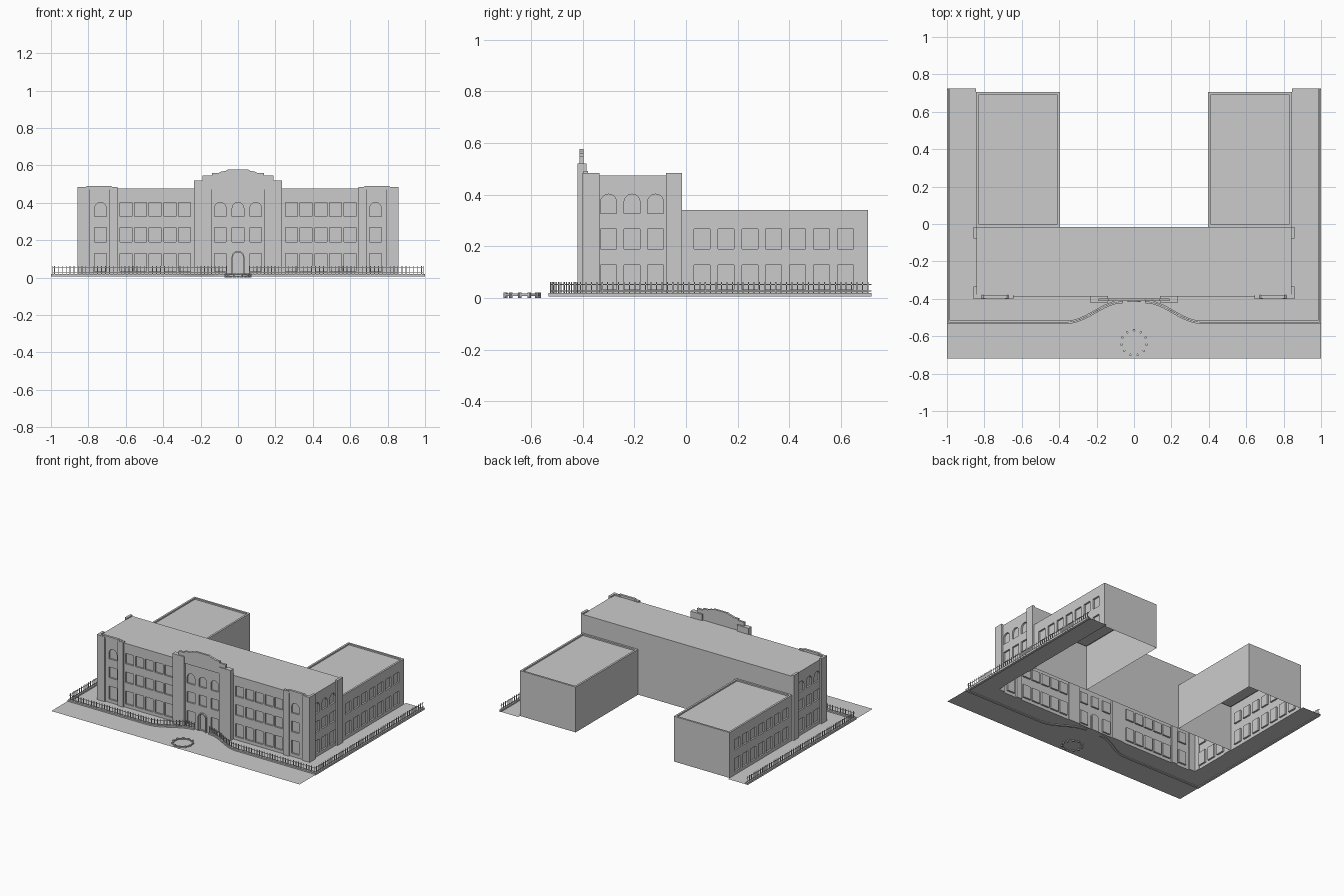
import bpy, bmesh, math
from mathutils import Vector
from mathutils.geometry import tessellate_polygon

if "Cube" in bpy.data.objects:
    bpy.data.objects.remove(bpy.data.objects["Cube"])

G = 0.01       # ground level
ROOF = 0.475   # main roof
WING = 0.34    # wing parapet top
ROWS = [(0.033, 0.128), (0.19, 0.267), (0.327, 0.402)]


def finish(name, bm, mirror=True):
    me = bpy.data.meshes.new(name)
    bm.to_mesh(me)
    bm.free()
    ob = bpy.data.objects.new(name, me)
    bpy.context.collection.objects.link(ob)
    if mirror:
        ob.modifiers.new("Mirror", 'MIRROR').use_mirror_merge = False
    return ob


def face(bm, pts):
    return bm.faces.new([bm.verts.new(p) for p in pts])


def prism(bm, loop, axis, a, b):
    """Extrude a closed 2D loop from a to b along y or z."""
    def put(p, d):
        return (p[0], d, p[1]) if axis == 'y' else (p[0], p[1], d)
    lo = [bm.verts.new(put(p, a)) for p in loop]
    hi = [bm.verts.new(put(p, b)) for p in loop]
    n = len(loop)
    fs = [bm.faces.new(lo), bm.faces.new(hi)]
    fs += [bm.faces.new((lo[i], lo[(i + 1) % n], hi[(i + 1) % n], hi[i])) for i in range(n)]
    bmesh.ops.recalc_face_normals(bm, faces=fs)


def box(bm, x0, x1, y0, y1, z0, z1):
    prism(bm, [(x0, y0), (x1, y0), (x1, y1), (x0, y1)], 'z', z0, z1)


def opening(c, w, z0, z1, arch=False):
    h = w / 2
    pts = [(c - h, z0), (c + h, z0)]
    if not arch:
        return pts + [(c + h, z1), (c - h, z1)]
    return pts + [(c + h * math.cos(math.pi * i / 10), z1 - h + h * math.sin(math.pi * i / 10))
                  for i in range(11)]


def panel(name, origin, u, width, top, holes, depth=0.012, mirror=True):
    """Wall sheet with recessed openings; faces along u x z."""
    bm = bmesh.new()
    o, u = Vector(origin), Vector(u)
    inward = -u.cross(Vector((0, 0, 1)))

    def put(p, d=0):
        return o + u * p[0] + Vector((0, 0, p[1])) + inward * d
    loops = [[(0, G), (width, G), (width, top), (0, top)]] + holes
    flat = [p for l in loops for p in l]
    verts = [bm.verts.new(put(p)) for p in flat]
    for t in tessellate_polygon([[Vector((p[0], p[1], 0)) for p in l] for l in loops]):
        a, b, c = (flat[i] for i in t)
        area = (b[0] - a[0]) * (c[1] - a[1]) - (b[1] - a[1]) * (c[0] - a[0])
        if abs(area) > 1e-10:
            bm.faces.new([verts[i] for i in (t if area > 0 else t[::-1])])
    for h in holes:
        n = len(h)
        for i in range(n):
            p, q = h[i], h[(i + 1) % n]
            face(bm, [put(p), put(q), put(q, depth), put(p, depth)])
        face(bm, [put(p, depth) for p in h])
    finish(name, bm, mirror)


def sweep(name, path, w, z0, z1):
    """Rectangular strip along a plan path with mitred corners."""
    left, right = [], []
    for i, p in enumerate(path):
        a = (p - path[max(i - 1, 0)]).normalized()
        b = (path[min(i + 1, len(path) - 1)] - p).normalized()
        t = (a + b).normalized()
        n = Vector((-t.y, t.x))
        k = w / 2 / max(0.3, n.dot(Vector((-b.y, b.x))) if b.length else 1)
        left.append(p + n * k)
        right.append(p - n * k)
    bm = bmesh.new()
    prism(bm, left + right[::-1], 'z', z0, z1)
    bmesh.ops.triangulate(bm, faces=[f for f in bm.faces if len(f.verts) > 4])
    finish(name, bm)


# ground strips around the front and sides
bm = bmesh.new()
face(bm, [(0, -0.72, G), (1, -0.72, G), (1, -0.39, G), (0, -0.39, G)])
face(bm, [(0.845, -0.39, G), (1, -0.39, G), (1, 0.725, G), (0.845, 0.725, G)])
finish("ground", bm)

# front walls with window rows, arched at the end bays
holes = [opening(c - 0.235, 0.064, *r) for c in (0.286, 0.364, 0.443, 0.522, 0.6) for r in ROWS]
holes += [opening(0.735 - 0.235, 0.062, *r, arch=(r is ROWS[2])) for r in ROWS]
panel("front_wall", (0.235, -0.39, 0), (1, 0, 0), 0.61, ROOF, holes)

# centre wall with arched windows and doorway
holes = [opening(c + 0.14, 0.062, *r, arch=(r is ROWS[2]))
         for c in (-0.095, 0, 0.095) for r in ROWS if c or r is not ROWS[0]]
holes.append(opening(0.14, 0.055, 0.014, 0.135, True))
panel("centre_wall", (-0.14, -0.405, 0), (1, 0, 0), 0.28, ROOF, holes, mirror=False)

# side walls of main block and wings
holes = [opening(c + 0.39, 0.062, *r, arch=(r is ROWS[2])) for c in (-0.3, -0.209, -0.118) for r in ROWS]
panel("side_wall", (0.845, -0.39, 0), (0, 1, 0), 0.375, ROOF, holes)
holes = [opening(0.077 + 0.0925 * i, 0.062, *r) for i in range(7) for r in ROWS[:2]]
panel("wing_side_wall", (0.845, -0.015, 0), (0, 1, 0), 0.72, WING, holes)

# main roof and back wall
bm = bmesh.new()
face(bm, [(0, -0.402, ROOF), (0.235, -0.402, ROOF), (0.235, -0.015, ROOF), (0, -0.015, ROOF)])
face(bm, [(0.235, -0.39, ROOF), (0.845, -0.39, ROOF), (0.845, -0.015, ROOF), (0.235, -0.015, ROOF)])
face(bm, [(0.845, -0.015, G), (0, -0.015, G), (0, -0.015, ROOF), (0.845, -0.015, ROOF)])
finish("main_roof_and_back", bm)

# wing back wall, inner wall, parapet rim and sunken roof
bm = bmesh.new()
x0, x1, y0, y1 = 0.396, 0.845, -0.015, 0.705
face(bm, [(x1, y1, G), (x0, y1, G), (x0, y1, WING), (x1, y1, WING)])
face(bm, [(x0, y1, G), (x0, y0, G), (x0, y0, WING), (x0, y1, WING)])
outer = [(x0, y0), (x1, y0), (x1, y1), (x0, y1)]
r = 0.014
inner = [(x0 + r, y0 + r), (x1 - r, y0 + r), (x1 - r, y1 - r), (x0 + r, y1 - r)]
low = WING - 0.01
for i in range(4):
    j = (i + 1) % 4
    face(bm, [(*outer[i], WING), (*outer[j], WING), (*inner[j], WING), (*inner[i], WING)])
    face(bm, [(*inner[i], WING), (*inner[j], WING), (*inner[j], low), (*inner[i], low)])
face(bm, [(*p, low) for p in inner])
finish("wing_shell", bm)

# pilasters: centre pair, end bay pairs and side pairs
bm = bmesh.new()
box(bm, 0.14, 0.235, -0.42, -0.385, G, 0.52)
finish("centre_pilaster", bm)
bm = bmesh.new()
box(bm, 0.645, 0.69, -0.4, -0.378, G, 0.482)
box(bm, 0.795, 0.845, -0.4, -0.378, G, 0.482)
box(bm, 0.84, 0.858, -0.4, -0.335, G, 0.484)
box(bm, 0.84, 0.858, -0.078, -0.015, G, 0.484)
finish("end_pilasters", bm)

# small stepped parapet above each end bay
bm = bmesh.new()
prism(bm, [(0.645, 0.47), (0.84, 0.47), (0.84, 0.484), (0.815, 0.484), (0.805, 0.491),
           (0.68, 0.491), (0.67, 0.484), (0.645, 0.484)], 'y', -0.397, -0.38)
finish("end_parapet", bm)

# stepped and curved centre pediment
half = [(0.19, 0.47), (0.19, 0.547), (0.14, 0.547), (0.14, 0.559), (0.105, 0.559),
        (0.09, 0.566), (0.065, 0.571), (0.055, 0.577)]
bm = bmesh.new()
prism(bm, half + [(-x, z) for x, z in half[::-1]], 'y', -0.413, -0.398)
finish("pediment", bm, False)

# door surround
arch = opening(0, 0.068, G, 0.143, True)[1:] + [(-0.034, G)]
inside = opening(0, 0.054, G, 0.135, True)[1:] + [(-0.027, G)]
bm = bmesh.new()
for i in range(len(arch) - 1):
    prism(bm, [arch[i], arch[i + 1], inside[i + 1], inside[i]], 'y', -0.416, -0.4)
finish("door_surround", bm, False)

# boundary fence: kerb, rails and pickets along one path
path = [Vector((0.06 + 0.3 * i / 12, -0.47 + 0.055 * math.cos(math.pi * i / 12))) for i in range(13)]
path += [Vector((0.991, -0.525)), Vector((0.991, 0.718))]
sweep("fence_kerb", path, 0.017, 0.005, 0.02)
sweep("fence_lower_rail", path, 0.002, 0.025, 0.028)
sweep("fence_upper_rail", path, 0.002, 0.051, 0.054)
bm = bmesh.new()
step, carry, h = 0.021, 0.0, 0.002
for a, b in zip(path, path[1:]):
    length = (b - a).length
    while carry < length:
        p = a.lerp(b, carry / length)
        box(bm, p.x - h, p.x + h, p.y - h, p.y + h, 0.018, 0.062)
        carry += step
    carry -= length
finish("fence_pickets", bm)

# low ring of posts and rails in the forecourt
bm = bmesh.new()
N, R, CY = 11, 0.067, -0.635


def ring_point(i, radius):
    t = 2 * math.pi * i / N + math.pi / 2
    return (radius * math.cos(t), CY + radius * math.sin(t))


for i in range(N):
    prism(bm, [ring_point(i, R - 0.004), ring_point(i + 1, R - 0.004),
               ring_point(i + 1, R + 0.004), ring_point(i, R + 0.004)], 'z', 0.007, 0.017)
    cx, cy = ring_point(i, R)
    prism(bm, [(cx + 0.007 * math.cos(k * math.pi / 4), cy + 0.007 * math.sin(k * math.pi / 4))
               for k in range(8)], 'z', 0.0, 0.021)
finish("forecourt_ring", bm, False)
